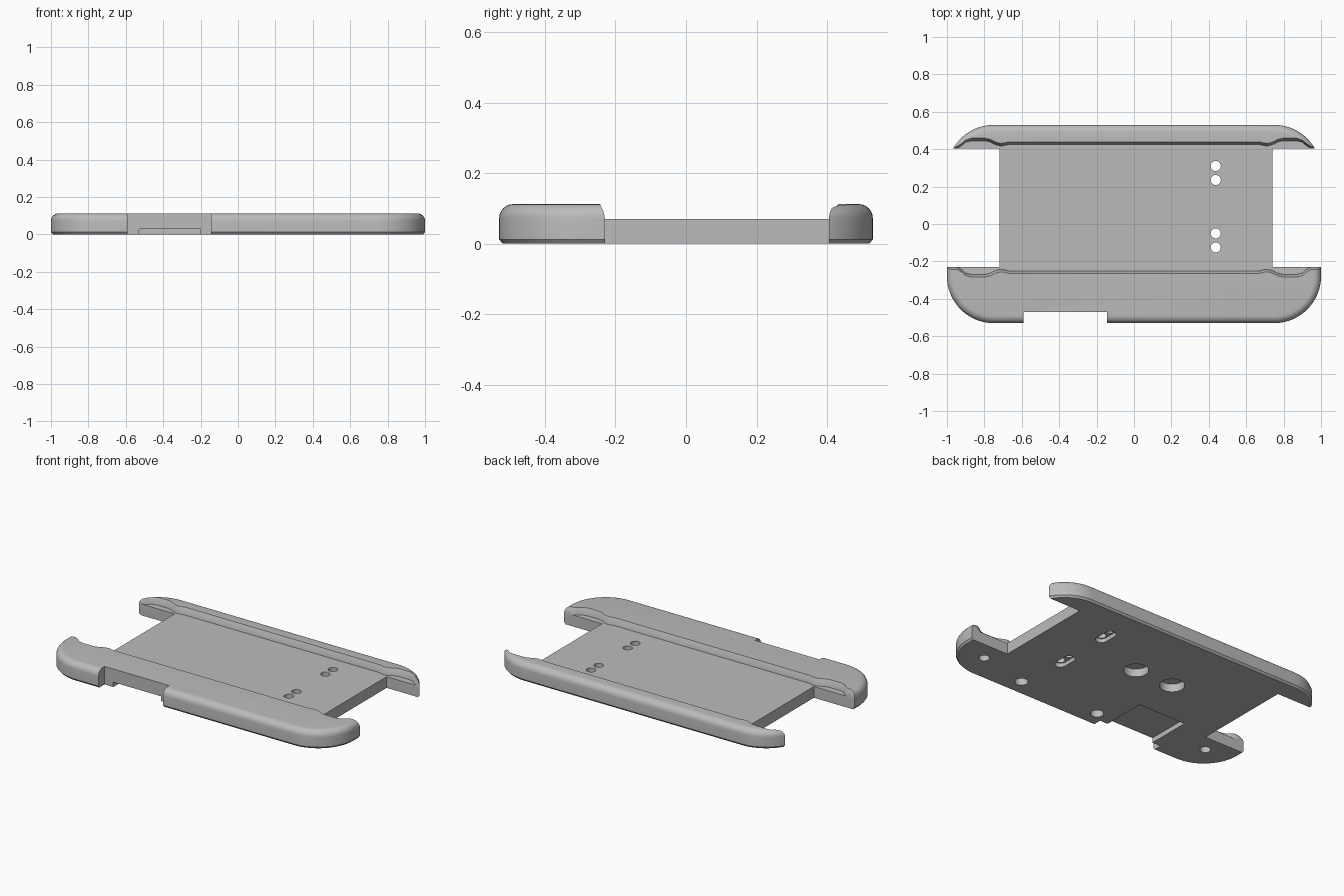
import bpy, bmesh, math

if "Cube" in bpy.data.objects:
    bpy.data.objects.remove(bpy.data.objects["Cube"], do_unlink=True)

grey = bpy.data.materials.new("plain grey")
grey.use_nodes = True
colour = (0.5, 0.5, 0.5, 1)
grey.diffuse_color = colour
grey.node_tree.nodes["Principled BSDF"].inputs["Base Color"].default_value = colour

HALF_X, HALF_Y, RADIUS, HEIGHT = 1.0, 0.53, 0.25, 0.112
FLOOR = 0.07
FRONT, BACK = -0.23, 0.405


def loft(name, rings):
    """Solid through closed rings that all have the same point count."""
    bm = bmesh.new()
    loops = [[bm.verts.new(p) for p in ring] for ring in rings]
    n = len(loops[0])
    for low, high in zip(loops, loops[1:]):
        for i in range(n):
            j = (i + 1) % n
            bm.faces.new((low[i], low[j], high[j], high[i]))
    bm.faces.new(loops[0][::-1])
    bm.faces.new(loops[-1])
    bmesh.ops.recalc_face_normals(bm, faces=bm.faces)
    mesh = bpy.data.meshes.new(name)
    bm.to_mesh(mesh)
    bm.free()
    obj = bpy.data.objects.new(name, mesh)
    bpy.context.collection.objects.link(obj)
    mesh.materials.append(grey)
    return obj


def rounded_ring(inset, z, steps=14):
    """Rounded rectangle around the origin."""
    ring = []
    r = RADIUS - inset
    for k, (sx, sy) in enumerate(((1, 1), (-1, 1), (-1, -1), (1, -1))):
        for s in range(steps + 1):
            a = (k + s / steps) * math.pi / 2
            ring.append((sx * (HALF_X - RADIUS) + r * math.cos(a),
                         sy * (HALF_Y - RADIUS) + r * math.sin(a), z))
    return ring


def stadium(x, y0, y1, r, z, steps=14):
    """Circle, or a slot along y when y0 and y1 differ."""
    ring = []
    for start, y in ((0, y1), (math.pi, y0)):
        for s in range(steps + (y0 != y1)):
            a = start + math.pi * s / steps
            ring.append((x + r * math.cos(a), y + r * math.sin(a), z))
    return ring


# Body: bottom chamfer, straight wall, rounded top edge
fillet = 0.04
rings = [rounded_ring(0.01, 0), rounded_ring(0, 0.012)]
for s in range(7):
    a = s / 6 * math.pi / 2
    rings.append(rounded_ring(fillet * (1 - math.cos(a)),
                              HEIGHT - fillet + fillet * math.sin(a)))
body = loft("holder_body", rings)


def cut(cutter):
    mod = body.modifiers.new("cut", "BOOLEAN")
    mod.operation = "DIFFERENCE"
    mod.solver = "EXACT"
    mod.object = cutter
    bpy.ops.object.select_all(action="DESELECT")
    bpy.context.view_layer.objects.active = body
    body.select_set(True)
    bpy.ops.object.modifier_apply(modifier=mod.name)
    bpy.data.objects.remove(cutter, do_unlink=True)


def cut_box(x0, x1, y0, y1, z0, z1):
    cut(loft("cutter", [[(x0, y0, z), (x1, y0, z), (x1, y1, z), (x0, y1, z)]
                        for z in (z0, z1)]))


def cut_hole(x, y0, y1, r, z0, z1):
    cut(loft("cutter", [stadium(x, y0, y1, r, z) for z in (z0, z1)]))


# Pocket with wavy, slightly leaning lips; half paths as (x, distance past rail edge)
wave = [(1.1, 0), (0.945, 0), (0.92, 0.015), (0.9, 0.032), (0.87, 0.04),
        (0.8, 0.04), (0.77, 0.034), (0.74, 0.019), (0.715, 0.012),
        (0.695, 0.014), (0.67, 0.02)]
lip = wave + [(-x, d) for x, d in reversed(wave)]


def pocket_ring(lean, z):
    back = [(x, BACK + d + lean, z) for x, d in lip]
    front = [(x, FRONT - d - lean, z) for x, d in reversed(lip)]
    return back + front


cut(loft("cutter", [pocket_ring(0, FLOOR), pocket_ring(0.003, 0.088),
                    pocket_ring(0.014, HEIGHT), pocket_ring(0.014, 0.2)]))

# Open sides between the two rails
cut_box(-1.2, -0.72, FRONT, BACK, -0.1, 0.3)
cut_box(0.74, 1.2, FRONT, BACK, -0.1, 0.3)

# Front notch and the shallow recess beneath it
cut_box(-0.59, -0.145, -0.7, -0.47, -0.1, 0.3)
cut_box(-0.53, -0.2, -0.6, -0.19, -0.1, 0.03)

# Paired through holes with slots underneath
for y0, y1 in ((0.235, 0.31), (-0.125, -0.05)):
    cut_hole(0.437, y0, y1, 0.034, -0.1, 0.025)
    for y in (y0, y1):
        cut_hole(0.437, y, y, 0.027, -0.1, 0.3)

# Blind holes in the underside
for x, y, r, depth in ((0.065, 0.095, 0.072, 0.05), (-0.2, 0.095, 0.072, 0.05),
                       (0.81, -0.35, 0.031, 0.06), (-0.81, -0.34, 0.031, 0.06),
                       (0.477, -0.42, 0.038, 0.06), (-0.08, -0.42, 0.038, 0.06)):
    cut_hole(x, y, y, r, -0.1, depth)

bpy.ops.object.select_all(action="DESELECT")
body.select_set(True)
bpy.context.view_layer.objects.active = body
bpy.ops.object.shade_smooth_by_angle(angle=math.radians(30))
